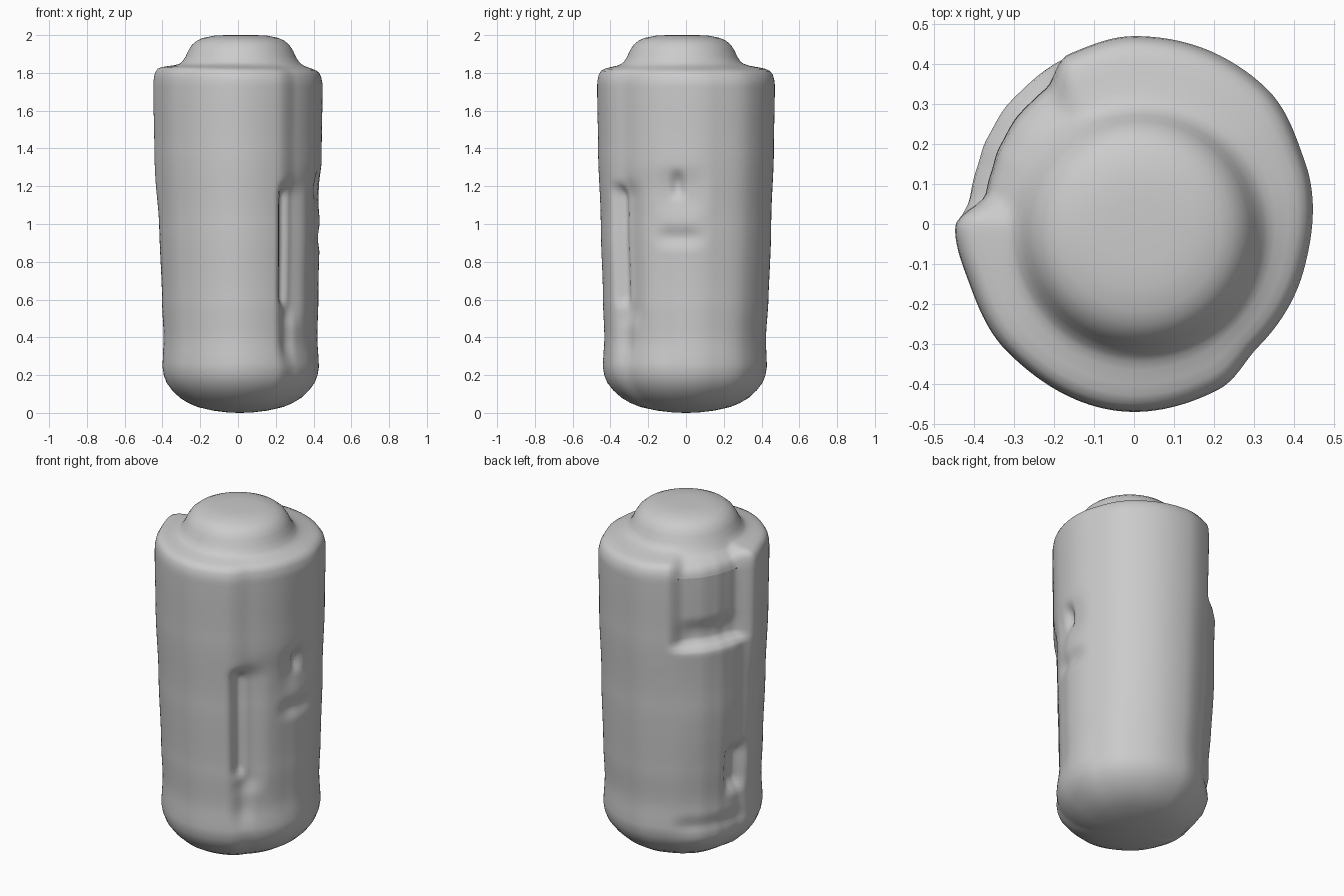
import bpy, bmesh, math

cube = bpy.data.objects.get("Cube")
if cube:
    bpy.data.objects.remove(cube, do_unlink=True)

# Plain grey material
grey = bpy.data.materials.new("plain_grey")
grey.use_nodes = True
colour = (0.6, 0.6, 0.6, 1)
grey.diffuse_color = colour
grey.node_tree.nodes["Principled BSDF"].inputs["Base Color"].default_value = colour

# Outline of the body seen from above: (degrees, radius)
OUTLINE = [(20, .455), (45, .474), (62, .473), (90, .47), (112, .455), (135, .443),
           (150, .433), (160, .425), (171, .423), (182, .448), (200, .438), (225, .45),
           (270, .47), (297, .465), (315, .437), (345, .44), (380, .455)]

# Height taper of the body: (height, scale)
TAPER = [(0, .93), (.25, .935), (.4, .92), (.6, .935), (1, .96), (1.4, .99), (1.7, 1)]

# Rounded cap: (radius, height), and its offset from the body axis
CAP = [(0, 2), (.08, 2), (.14, 1.997), (.2, 1.985), (.232, 1.97),
       (.258, 1.948), (.277, 1.918), (.292, 1.885), (.31, 1.858)]
CAP_X, CAP_Y = .014, -.02

# Shoulder: (blend from cap to body, height)
SHOULDER = [(.1, 1.848), (.25, 1.841), (.5, 1.836), (.7, 1.831), (.85, 1.822),
            (.94, 1.802), (.985, 1.775)]

# Rounded base: (scale, height)
BASE = [(.985, .2), (.95, .16), (.88, .12), (.78, .08), (.67, .052),
        (.55, .031), (.35, .012), (.15, .002), (0, 0)]

# Dents and lumps: angle range, softness, height range, softness, depth
DENTS = [
    (117, 174, 6, 1.34, 2.2, .025, .045),   # tall recess
    (122, 168, 9, 1.34, 1.46, .05, .022),   # ledge undercut
    (122, 165, 12, .6, 1.1, .2, -.01),      # bulge under the ledge
    (159, 176, 5, .45, .69, .05, .045),     # low notch
    (120, 175, 10, .23, .3, .05, .018),     # crease near the base
    (176, 190, 8, -.2, 1.1, .15, .01),      # softened lower corner
    (42, 125, 20, -.2, .5, .3, .012),       # drawn-in lower back
    (301, 308, 4, .58, 1.19, .04, .042),    # long groove
    (303, 321, 8, .5, 1.2, .06, .02),       # sloping groove side
    (301, 312, 6, .3, .55, .08, .022),      # groove tail
    (308, 348, 7, .3, 1.24, .08, .008),     # sunken panel
    (350, 358, 4, 1.15, 1.26, .04, .03),    # small notch
    (342, 370, 9, 1.08, 1.26, .07, .016),   # shallow dip
    (341, 369, 9, .9, .96, .05, .024),      # level crease
]


def smooth(t):
    t = min(1, max(0, t))
    return t * t * (3 - 2 * t)


def lookup(table, v):
    for (a, ra), (b, rb) in zip(table, table[1:]):
        if v <= b:
            return ra + (rb - ra) * smooth((v - a) / (b - a))
    return table[-1][1]


def window(v, low, high, soft):
    rise = smooth((v - low + soft) / (2 * soft))
    fall = smooth((high + soft - v) / (2 * soft))
    return rise * fall


def body_radius(angle, z):
    radius = lookup(OUTLINE, angle) * lookup(TAPER, z)
    for a0, a1, asoft, z0, z1, zsoft, depth in DENTS:
        radius -= depth * window(angle, a0, a1, asoft) * window(z, z0, z1, zsoft)
    return radius


# Rows from the cap down to the base
rows = [("cap", r, z) for r, z in CAP]
rows += [("shoulder", m, z) for m, z in SHOULDER]
steps = 75
rows += [("body", 1, 1.74 - 1.5 * i / steps) for i in range(steps + 1)]
rows += [("base", s, z) for s, z in BASE]


def point(kind, value, z, angle):
    a = math.radians(angle)
    lean = .01 * (1 - smooth(z / 1.6))
    offset = 0
    if kind == "cap":
        radius, offset = value, 1
    else:
        full = body_radius(angle, z)
        if kind == "shoulder":
            radius, offset = .31 + (full - .31) * value, 1 - value
            z -= .05 * value * window(angle, 119, 172, 7)
            z -= .012 * value * (1 + math.cos(a))
        else:
            radius = full * value
    x = radius * math.cos(a) + lean + CAP_X * offset
    return x, radius * math.sin(a) + CAP_Y * offset, z


# Canister skin
SIDES = 160
bm = bmesh.new()
rings = [[bm.verts.new(point(*row, 20 + 360 * i / SIDES)) for i in range(SIDES)]
         for row in rows]
for upper, lower in zip(rings, rings[1:]):
    for i in range(SIDES):
        j = (i + 1) % SIDES
        bm.faces.new((upper[i], lower[i], lower[j], upper[j]))
bmesh.ops.remove_doubles(bm, verts=bm.verts, dist=.00005)
bmesh.ops.recalc_face_normals(bm, faces=bm.faces)

mesh = bpy.data.meshes.new("canister")
bm.to_mesh(mesh)
bm.free()
mesh.materials.append(grey)
canister = bpy.data.objects.new("canister", mesh)
bpy.context.collection.objects.link(canister)
for obj in bpy.context.selected_objects:
    obj.select_set(False)
canister.select_set(True)
bpy.context.view_layer.objects.active = canister
bpy.ops.object.shade_smooth_by_angle(angle=math.radians(60))
